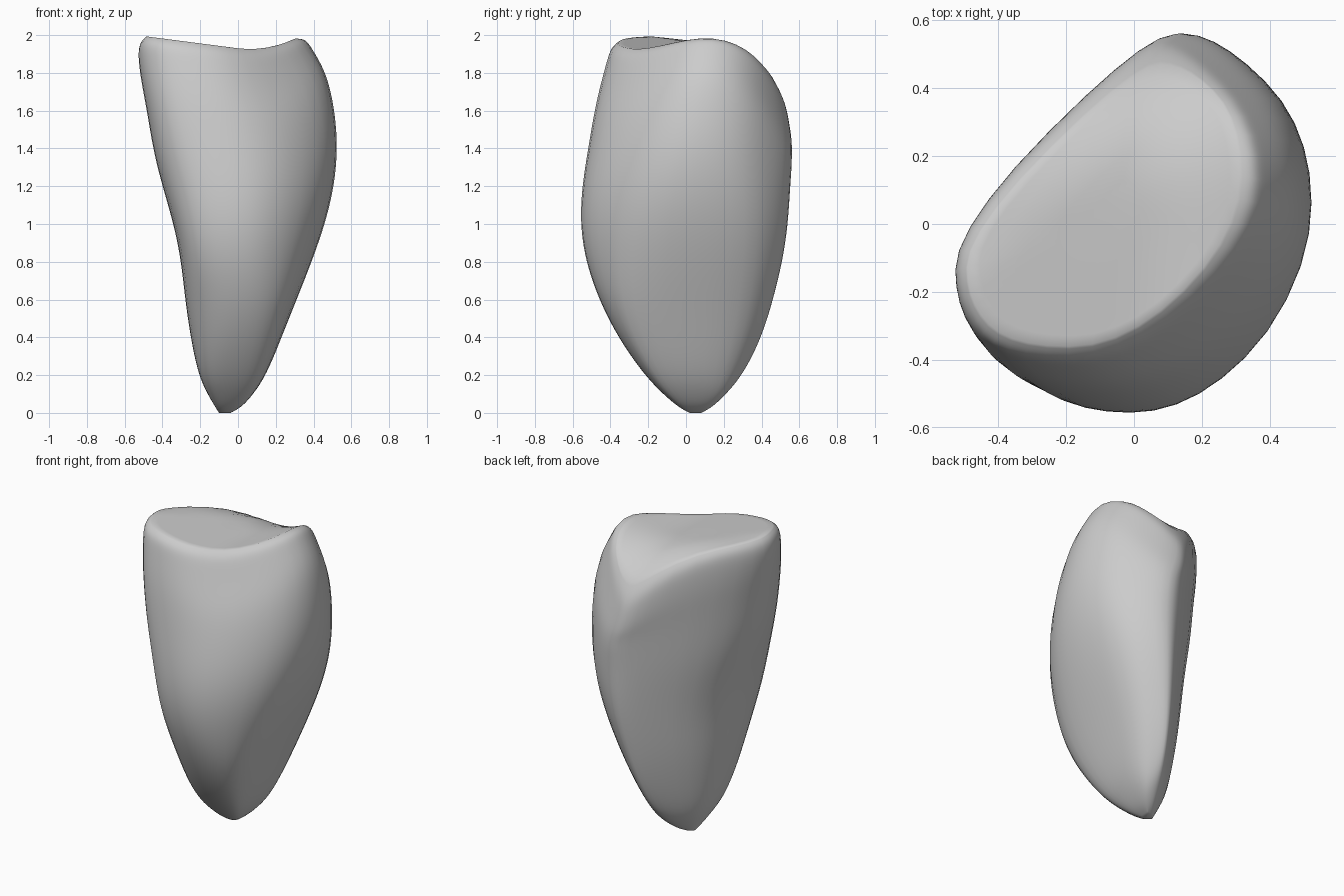
import bpy
import bmesh
from math import cos, sin, pi
from mathutils import Vector

STEPS = 5      # samples per curve segment, both around and upwards
TOP = Vector((-0.05, 0.04))

# Cross-sections in hundredths: height, then the reach towards
# +x, +x+y, +y, -x+y, -x, -x-y, -y, +x-y
SECTIONS = [
    (0, -4, 3, 8, 11, 10, 4, -2, -5),
    (3, 2, 9, 14, 13, 12, 9, 4, 2),
    (10, 8, 18, 21, 17, 16, 16, 12, 11),
    (20, 15, 25, 30, 21, 21, 25, 22, 21),
    (40, 23, 35, 40, 25, 25, 34, 36, 34),
    (60, 31, 43, 46, 28, 28, 41, 46, 43),
    (80, 39, 50, 51, 30, 30, 48, 53, 48),
    (100, 46, 55, 54, 32, 34, 52, 56, 51),
    (120, 51, 57, 55, 34, 40, 54, 55, 51),
    (140, 53, 57, 56, 35, 45, 56, 52, 48),
    (160, 50, 56, 56, 36, 48, 57, 49, 43),
    (175, 46, 53, 56, 37, 51, 57, 46, 37),
    (190, 39, 49, 54, 37, 53, 56, 42, 31),
    (197, 36, 47, 52, 36, 52, 55, 40, 28),
    (200, 31, 44, 47, 33, 49, 51, 36, 24),
]


def crown_height(x, y):
    """Saddle-shaped top that falls away towards the back."""
    return (1.93 - 0.13 * x + max(0, x) ** 2 - 1.6 * max(0, y) ** 3
            - 0.1 * max(0, y - x - 0.3))


def blend(a, b, c, d, t):
    """Smooth interpolation from b to c."""
    return b + 0.5 * t * (c - a + t * (2 * a - 5 * b + 4 * c - d
                                       + t * (3 * (b - c) + d - a)))


def outline(reach):
    """Rounded closed curve touching the eight reach lines."""
    corners = []
    for i, r in enumerate(reach):
        a = i * pi / 4
        side = (reach[(i + 1) % 8] - r * cos(pi / 4)) / sin(pi / 4)
        corners.append(Vector((r * cos(a) - side * sin(a),
                               r * sin(a) + side * cos(a))))
    points = []
    for i, p in enumerate(corners):
        start = (corners[i - 1] + p) / 2
        end = (p + corners[(i + 1) % 8]) / 2
        for k in range(STEPS):
            t = k / STEPS
            points.append(start.lerp(p, t).lerp(p.lerp(end, t), t))
    return points


def body_rings():
    """Side rings, bent near the top to follow the crown."""
    last = len(SECTIONS) - 1
    for i in range(last):
        rows = [SECTIONS[min(max(j, 0), last)] for j in range(i - 1, i + 3)]
        for k in range(STEPS + (i == last - 1)):
            z, *reach = [blend(*v, k / STEPS) / 100 for v in zip(*rows)]
            w = min(max((z - 1.1) / 0.9, 0), 1)
            w = w * w * (3 - 2 * w)
            yield [Vector((p.x, p.y, z + w * (crown_height(p.x, p.y) - 2)))
                   for p in outline(reach)]


def relax(rings):
    """Even out the rings lengthwise, keeping both ends."""
    inside = [[(a + 2 * b + c) / 4 for a, b, c in zip(*three)]
              for three in zip(rings, rings[1:], rings[2:])]
    return [rings[0], *inside, rings[-1]]


if "Cube" in bpy.data.objects:
    bpy.data.objects.remove(bpy.data.objects["Cube"])

rings = list(body_rings())
for _ in range(14):
    rings = relax(rings)

# Crown surface: the rim repeated inwards
rim = [p.xy for p in rings[-1]]
for s in (0.92, 0.8, 0.6, 0.4, 0.2):
    inner = [TOP.lerp(p, s) for p in rim]
    rings.append([(p.x, p.y, crown_height(p.x, p.y)) for p in inner])

# Skin the rings and close both ends
bm = bmesh.new()
loops = [[bm.verts.new(p) for p in ring] for ring in rings]
for low, high in zip(loops, loops[1:]):
    for i in range(len(low)):
        bm.faces.new((low[i - 1], low[i], high[i], high[i - 1]))
bm.faces.new(loops[0][::-1])
bm.faces.new(loops[-1])
bmesh.ops.recalc_face_normals(bm, faces=bm.faces)
mesh = bpy.data.meshes.new("tapered_stone")
bm.to_mesh(mesh)
bm.free()

# Plain grey surface
grey = bpy.data.materials.new("plain_grey")
grey.use_nodes = True
colour = (0.6, 0.6, 0.6, 1)
grey.diffuse_color = colour
grey.node_tree.nodes["Principled BSDF"].inputs["Base Color"].default_value = colour
mesh.materials.append(grey)

stone = bpy.data.objects.new("tapered_stone", mesh)
bpy.context.collection.objects.link(stone)
bpy.context.view_layer.objects.active = stone
stone.select_set(True)
bpy.ops.object.shade_smooth_by_angle(angle=pi / 2)
